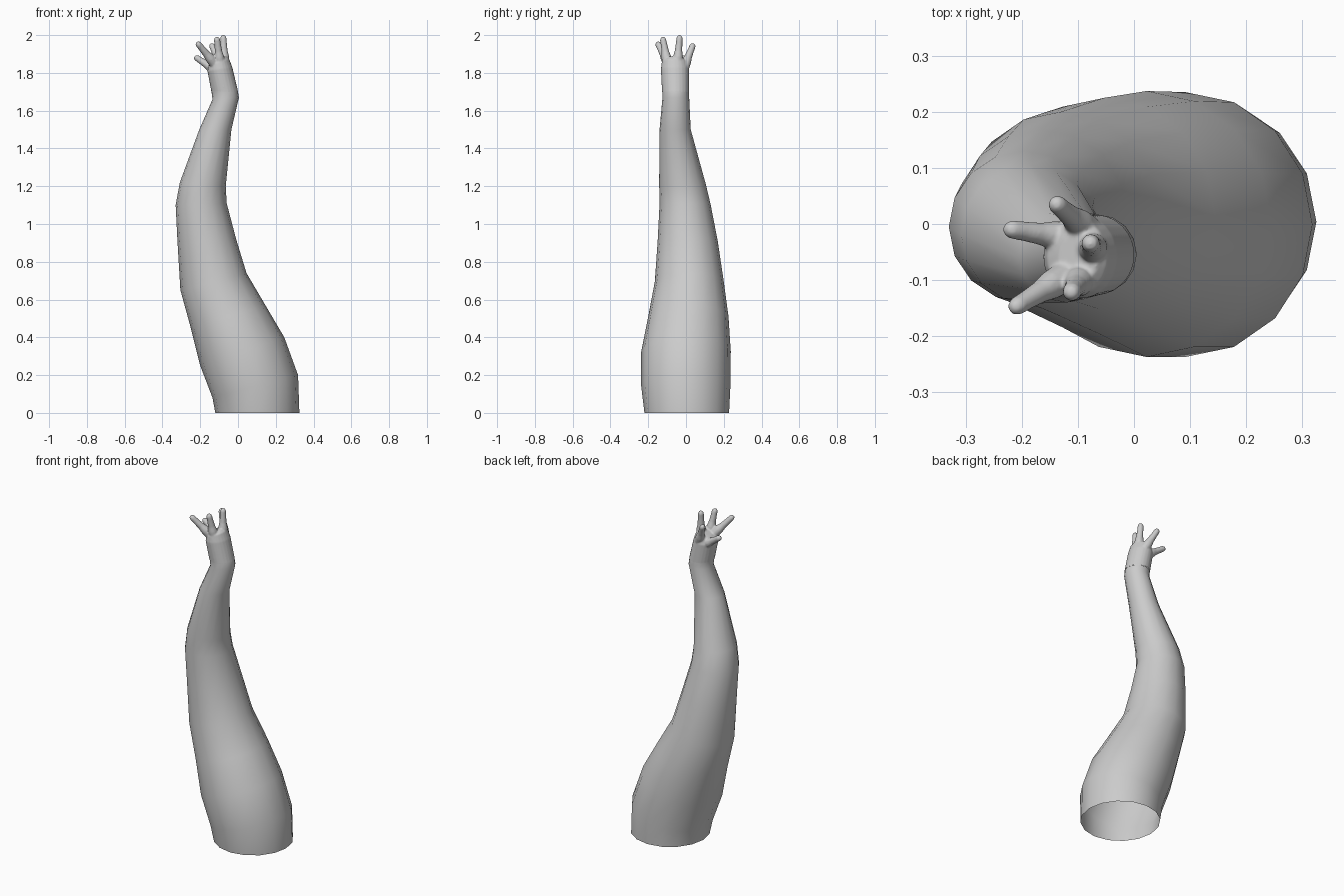
import bpy, bmesh, math
from mathutils import Vector

if "Cube" in bpy.data.objects:
    bpy.data.objects.remove(bpy.data.objects["Cube"])


def loft(bm, rings, sides, cap):
    """Skin a list of (centre, half_u, half_v) elliptical rings."""
    loops = []
    for c, u, v in rings:
        loops.append([bm.verts.new(c + u * math.cos(2 * math.pi * i / sides)
                                   + v * math.sin(2 * math.pi * i / sides))
                      for i in range(sides)])
    for a, b in zip(loops, loops[1:]):
        for i in range(sides):
            j = (i + 1) % sides
            bm.faces.new((a[i], a[j], b[j], b[i]))
    if cap:
        bm.faces.new(loops[0][::-1])
        bm.faces.new(loops[-1])


def section(xl, zl, xr, zr, y0, y1):
    """Ring spanning a left and a right silhouette point, and a y range."""
    c = Vector(((xl + xr) / 2, (y0 + y1) / 2, (zl + zr) / 2))
    return c, Vector(((xr - xl) / 2, 0, (zr - zl) / 2)), Vector((0, (y1 - y0) / 2, 0))


def make(name, bm):
    bmesh.ops.recalc_face_normals(bm, faces=bm.faces)
    me = bpy.data.meshes.new(name)
    bm.to_mesh(me)
    bm.free()
    ob = bpy.data.objects.new(name, me)
    bpy.context.collection.objects.link(ob)
    return ob


# Arm: open tube that bends twice from shoulder to wrist
arm_rings = [
    (-.12, 0, .325, 0, -.22, .228),
    (-.135, .08, .318, .2, -.237, .235),
    (-.2, .25, .245, .4, -.237, .237),
    (-.25, .45, .145, .57, -.2, .225),
    (-.305, .65, .045, .74, -.165, .2),
    (-.32, .9, -.01, .92, -.15, .168),
    (-.33, 1.1, -.06, 1.11, -.14, .13),
    (-.308, 1.22, -.065, 1.2, -.142, .105),
    (-.205, 1.5, -.035, 1.5, -.14, .025),
    (-.135, 1.66, .005, 1.67, -.125, .017),
    (-.14, 1.7, 0, 1.7, -.125, .015),
]
bm = bmesh.new()
loft(bm, [section(*r) for r in arm_rings], 16, False)
arm = make("arm", bm)

# Palm volume, cut at the wrist later
bm = bmesh.new()
palm_rings = [
    (-.14, 1.66, .003, 1.66, -.127, .017),
    (-.141, 1.7, .001, 1.7, -.127, .017),
    (-.162, 1.81, -.03, 1.83, -.133, .017),
    (-.155, 1.84, -.047, 1.875, -.128, .008),
    (-.135, 1.86, -.065, 1.89, -.105, -.015),
]
loft(bm, [section(*r) for r in palm_rings], 24, True)

# Fingers and thumb: tapered tubes from inside the palm to a rounded tip
fingers = [
    ((-.125, -.095, 1.85), (-.218, -.152, 1.962)),
    ((-.095, -.098, 1.85), (-.113, -.124, 1.99)),
    ((-.072, -.045, 1.85), (-.078, -.033, 2.0)),
    ((-.085, -.01, 1.83), (-.143, .04, 1.955)),
    ((-.115, -.025, 1.81), (-.23, -.008, 1.887)),
]
profile = [(0, .028), (.25, .026), (.45, .02), (.7, .0175), (.9, .0165), (.97, .012), (1, .005)]
for a, b in fingers:
    a, b = Vector(a), Vector(b)
    d = (b - a).normalized()
    u = d.cross(Vector((0, 1, 0))).normalized()
    v = d.cross(u)
    loft(bm, [(a.lerp(b, t), u * r, v * r) for t, r in profile], 12, True)
hand = make("hand", bm)

# Fuse the hand into one soft skin
rm = hand.modifiers.new("fuse", 'REMESH')
rm.mode = 'VOXEL'
rm.voxel_size = 0.004
sm = hand.modifiers.new("soften", 'SMOOTH')
sm.factor = 0.5
sm.iterations = 5
dg = bpy.context.evaluated_depsgraph_get()
fused = bpy.data.meshes.new_from_object(hand.evaluated_get(dg))
hand.modifiers.clear()
hand.data = fused

# Trim the hand at the wrist so it continues the arm
bm = bmesh.new()
bm.from_mesh(fused)
bmesh.ops.bisect_plane(bm, geom=bm.verts[:] + bm.edges[:] + bm.faces[:],
                       plane_co=(0, 0, 1.7), plane_no=(0, 0, 1), clear_inner=True)
bm.to_mesh(fused)
bm.free()

for ob in (arm, hand):
    for p in ob.data.polygons:
        p.use_smooth = True
